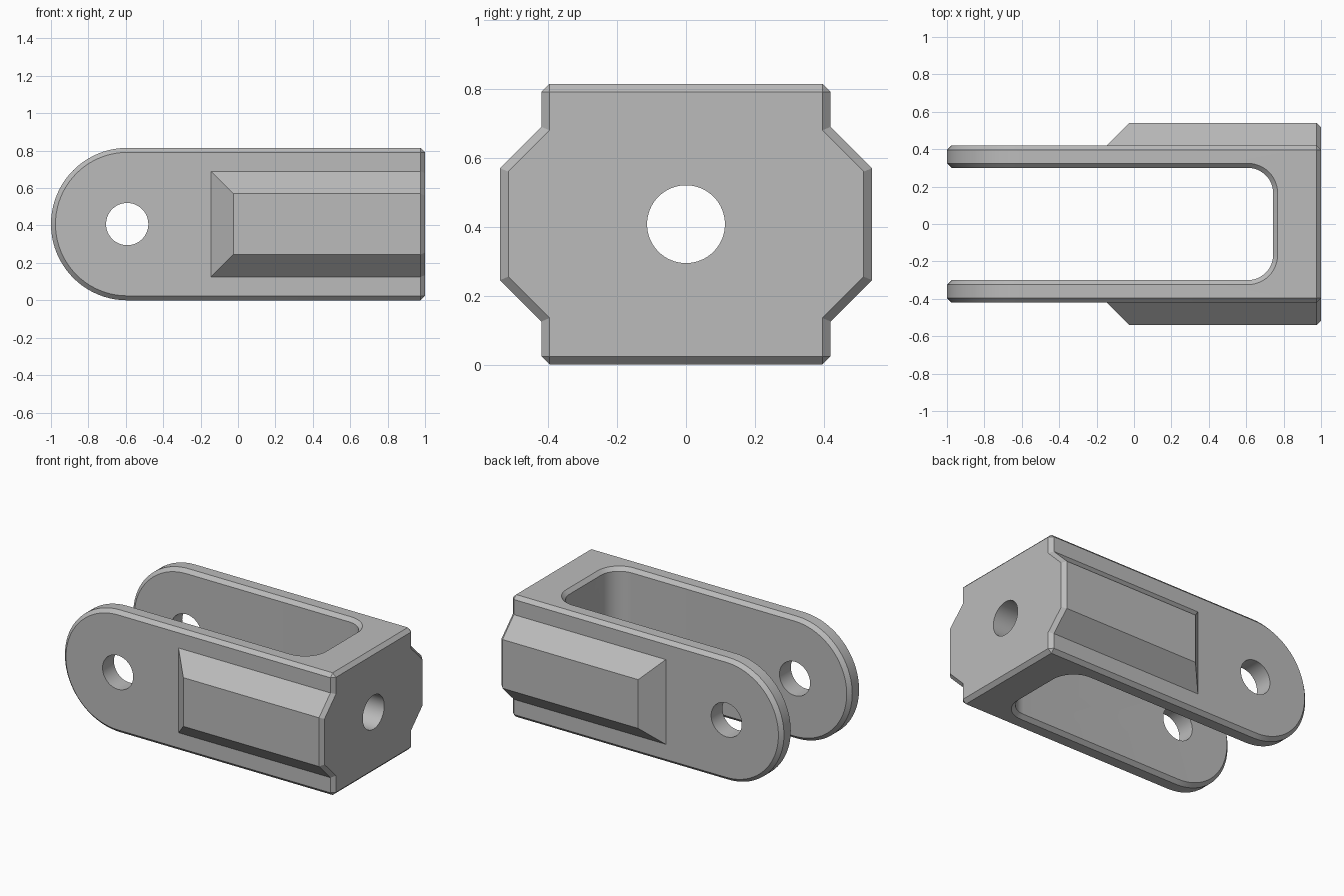
import bpy, bmesh, math
from mathutils import Matrix, Vector

if "Cube" in bpy.data.objects:
    bpy.data.objects.remove(bpy.data.objects["Cube"])

R = 0.4075          # half height, also radius of the fork ends
C = 0.024           # chamfer size
W = 0.42            # half width of the body
PIN_X = -1 + R
HOLE = 0.113

grey = bpy.data.materials.new("plain grey")
grey.use_nodes = True
grey.diffuse_color = (0.5, 0.5, 0.5, 1)
grey.node_tree.nodes["Principled BSDF"].inputs["Base Color"].default_value = (0.5, 0.5, 0.5, 1)


def make(name, bm):
    bmesh.ops.remove_doubles(bm, verts=bm.verts, dist=1e-5)
    bmesh.ops.recalc_face_normals(bm, faces=bm.faces)
    mesh = bpy.data.meshes.new(name)
    bm.to_mesh(mesh)
    bm.free()
    mesh.materials.append(grey)
    ob = bpy.data.objects.new(name, mesh)
    bpy.context.collection.objects.link(ob)
    return ob


def loft(name, rings):
    """Skin a list of equal-length rings and cap both ends."""
    bm = bmesh.new()
    rows = [[bm.verts.new(p) for p in ring] for ring in rings]
    n = len(rows[0])
    for a, b in zip(rows, rows[1:]):
        for i in range(n):
            j = (i + 1) % n
            bm.faces.new((a[i], a[j], b[j], b[i]))
    bm.faces.new(rows[0])
    bm.faces.new(rows[-1])
    bmesh.ops.dissolve_degenerate(bm, dist=1e-5, edges=bm.edges)
    return make(name, bm)


def combine(target, tool, operation):
    mod = target.modifiers.new(operation.lower(), 'BOOLEAN')
    mod.operation = operation
    mod.solver = 'EXACT'
    mod.object = tool
    bpy.context.view_layer.objects.active = target
    bpy.ops.object.modifier_apply(modifier=mod.name)
    bpy.data.objects.remove(tool)


def arc(radius, start, end, steps):
    for i in range(steps + 1):
        a = math.radians(start + (end - start) * i / steps)
        yield radius * math.cos(a), radius * math.sin(a)


# Body: round-ended side profile, chamfered on both sides and at the flat end
def side_ring(y, inset):
    ring = [(PIN_X + x, y, R + z) for x, z in arc(R - inset, 90, 270, 40)]
    top = R - inset
    for x, z in ((1 - C, -top), (1 - inset, C - R), (1 - inset, R - C), (1 - C, top)):
        ring.append((x, y, R + z))
    return ring


body = loft("fork_bracket", [side_ring(-W, C), side_ring(C - W, 0),
                             side_ring(W - C, 0), side_ring(W, C)])

# Side bosses: one bevelled octagonal block passing through the body
SIDE, ROOT = 0.54, 0.39
bm = bmesh.new()
for x, y, half in ((-0.025, SIDE, 0.1625), (-0.175, ROOT, 0.3125),
                   (1 - C, SIDE, 0.1625), (1 - C, ROOT, 0.3125),
                   (1, SIDE - C, 0.1525), (1, ROOT, 0.2785)):
    for sy in (-1, 1):
        for sz in (-1, 1):
            bm.verts.new((x, sy * y, R + sz * half))
bmesh.ops.convex_hull(bm, input=bm.verts)
bmesh.ops.dissolve_limit(bm, angle_limit=0.01, verts=bm.verts, edges=bm.edges)
combine(body, make("boss_block", bm), 'UNION')

# Slot between the arms, with rounded inner corners
GAP, BACK, CORNER = 0.30, 0.744, 0.135
outline = [(-1.3, -GAP)]
outline += [(BACK - CORNER + x, CORNER - GAP + y) for x, y in arc(CORNER, -90, 0, 12)]
outline += [(BACK - CORNER + x, GAP - CORNER + y) for x, y in arc(CORNER, 0, 90, 12)]
outline.append((-1.3, GAP))
slot = loft("slot_cutter", [[(x, y, z) for x, y in outline] for z in (-0.2, 1)])
combine(body, slot, 'DIFFERENCE')

# Chamfer the rim of the slot
bm = bmesh.new()
bm.from_mesh(body.data)
bmesh.ops.remove_doubles(bm, verts=bm.verts, dist=1e-5)
bmesh.ops.dissolve_limit(bm, angle_limit=0.01, verts=bm.verts, edges=bm.edges)
rim = [e for e in bm.edges if all(abs(v.co.y) < GAP + 0.001 for v in e.verts)
       and e.calc_face_angle(0) > 1]
bmesh.ops.bevel(bm, geom=rim, offset=C, offset_type='OFFSET', segments=1,
                profile=0.5, affect='EDGES', clamp_overlap=False)
bm.to_mesh(body.data)
bm.free()


# Pin hole through both arms and shaft hole through the end wall
def drill(centre, axis, length):
    bm = bmesh.new()
    turn = Vector((0, 0, 1)).rotation_difference(Vector(axis)).to_matrix().to_4x4()
    bmesh.ops.create_cone(bm, cap_ends=True, segments=64, radius1=HOLE, radius2=HOLE,
                          depth=length, matrix=Matrix.Translation(centre) @ turn)
    combine(body, make("drill", bm), 'DIFFERENCE')


drill((PIN_X, 0, R), (0, 1, 0), 2)
drill((0.9, 0, R), (1, 0, 0), 0.6)

# Smooth the curves, keep the chamfers crisp
bpy.ops.object.select_all(action='DESELECT')
body.select_set(True)
bpy.context.view_layer.objects.active = body
bpy.ops.object.shade_smooth_by_angle(angle=math.radians(25))
